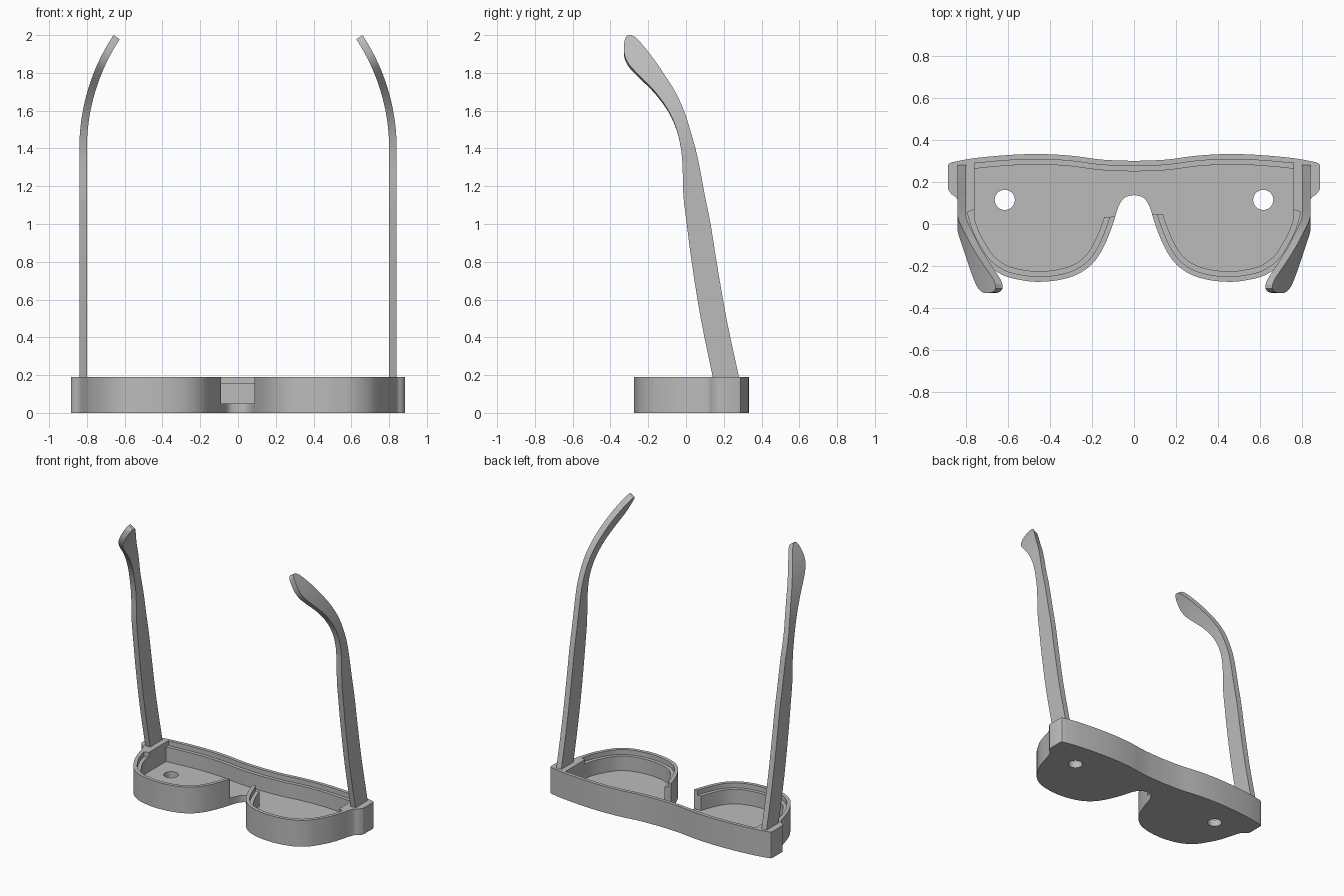
import bpy, bmesh, math
from mathutils import Vector

cube = bpy.data.objects.get("Cube")
if cube:
    bpy.data.objects.remove(cube, do_unlink=True)

mat = bpy.data.materials.new("plain grey")
mat.use_nodes = True
GREY = (0.5, 0.5, 0.5, 1)
mat.diffuse_color = GREY
mat.node_tree.nodes["Principled BSDF"].inputs["Base Color"].default_value = GREY


def spline(pts, n=5):
    """Smooth curve through the given points."""
    p = [Vector(q) for q in pts]
    p = [2 * p[0] - p[1]] + p + [2 * p[-1] - p[-2]]
    out = []
    for a, b, c, d in zip(p, p[1:], p[2:], p[3:]):
        for i in range(n):
            t = i / n
            out.append(0.5 * (2 * b + (c - a) * t + (2 * a - 5 * b + 4 * c - d) * t * t
                              + (3 * b - a - 3 * c + d) * t ** 3))
    return out + [p[-2]]


def inset(line, dist):
    """Shift a clockwise curve towards its inner side."""
    out = []
    for i, q in enumerate(line):
        t = (line[min(i + 1, len(line) - 1)] - line[max(i - 1, 0)]).normalized()
        out.append(q + Vector((t.y, -t.x)) * dist)
    out[0].x = out[0].x if abs(line[0].x) > 1e-4 else 0
    out[-1].x = out[-1].x if abs(line[-1].x) > 1e-4 else 0
    return out


def mirrored(half):
    """Close a half outline that starts and ends on x = 0."""
    loop = []
    for q in list(half) + [Vector((-q.x, q.y)) for q in reversed(half[1:-1])]:
        if not loop or (q - loop[-1]).length > 1e-4:
            loop.append(q)
    return loop


def finish(name, bm):
    bmesh.ops.recalc_face_normals(bm, faces=bm.faces)
    me = bpy.data.meshes.new(name)
    bm.to_mesh(me)
    bm.free()
    me.materials.append(mat)
    ob = bpy.data.objects.new(name, me)
    bpy.context.collection.objects.link(ob)
    return ob


def prism(name, loop, z0, z1):
    bm = bmesh.new()
    base = bm.faces.new([bm.verts.new((q.x, q.y, z0)) for q in loop])
    top = bmesh.ops.extrude_face_region(bm, geom=[base])["geom"]
    bmesh.ops.translate(bm, vec=(0, 0, z1 - z0),
                        verts=[v for v in top if isinstance(v, bmesh.types.BMVert)])
    return finish(name, bm)


def select_only(ob):
    bpy.ops.object.select_all(action="DESELECT")
    ob.select_set(True)
    bpy.context.view_layer.objects.active = ob


def cut(target, cutter):
    cutter.hide_render = True
    mod = target.modifiers.new("cut", "BOOLEAN")
    mod.operation, mod.solver, mod.object = "DIFFERENCE", "EXACT", cutter
    select_only(target)
    bpy.ops.object.modifier_apply(modifier="cut")
    bpy.data.objects.remove(cutter, do_unlink=True)


# Outline of the front frame: brow, hinge block, lens rim and nose bridge
brow = spline([(0, .3), (.15, .306), (.3, .325), (.45, .333), (.6, .328), (.76, .313), (.865, .294)])
rim = spline([(.885, .165), (.868, .142), (.843, .122), (.826, .08), (.812, .03), (.79, -.04),
              (.755, -.11), (.7, -.19), (.62, -.245), (.53, -.268), (.45, -.275), (.35, -.265),
              (.26, -.235), (.19, -.18), (.14, -.1), (.1, 0), (.075, .08), (.045, .125), (0, .138)])
hinge_edge = [Vector((.88, .288)), Vector((.885, .278))]
frame = prism("front_frame", mirrored(brow + hinge_edge + rim), 0, .19)


# Stepped recess: shallow ledge, then the deeper lens pocket
def recess(name, dist, side, floor):
    upper = [q for q in inset(brow, dist) if q.x < .755]
    upper.append(Vector((.76, upper[-1].y)))
    lower = [q for q in inset(rim, dist) if q.y < .06]
    lower = [Vector((min(q.x, side), q.y)) for q in lower]
    corner = [Vector((.76, lower[0].y + .01))]
    cut(frame, prism(name, mirrored(upper + corner + lower), floor, .3))


recess("ledge_cutter", .025, .79, .155)
recess("pocket_cutter", .05, .76, .05)

# Round through holes
for side in (-1, 1):
    ring = [Vector((side * .615 + .048 * math.cos(a), .115 + .048 * math.sin(a)))
            for a in (math.tau * i / 32 for i in range(32))]
    cut(frame, prism("hole_cutter", ring, -.1, .3))

# Temple arms: rows of height, lower y and upper y
ROWS = [(.16, .148, .287), (.5, .078, .214), (.8, .03, .162), (1, .004, .13), (1.15, -.014, .1),
        (1.3, -.018, .072), (1.4, -.027, .05), (1.5, -.05, .021), (1.6, -.095, -.012),
        (1.7, -.168, -.06), (1.8, -.268, -.125), (1.85, -.31, -.16), (1.9, -.328, -.198),
        (1.95, -.327, -.24), (1.975, -.32, -.265), (1.989, -.308, -.288)]
BEND, RADIUS, HALF = 1.4, 1.066, .02


def temple(name, side):
    bm = bmesh.new()
    rings = []
    for z, y0, y1 in spline(ROWS, 3):
        ang = math.asin(max(0, z - BEND) / RADIUS)
        x = .82 - RADIUS * (1 - math.cos(ang))
        dx, dz = HALF * math.cos(ang), HALF * math.sin(ang)
        rings.append([bm.verts.new((side * (x + s * dx), y, z + s * dz))
                      for s, y in ((-1, y0), (1, y0), (1, y1), (-1, y1))])
    for a, b in zip(rings, rings[1:]):
        for i in range(4):
            j = (i + 1) % 4
            bm.faces.new((a[i], a[j], b[j], b[i]))
    bm.faces.new(rings[0])
    bm.faces.new(rings[-1])
    return finish(name, bm)


parts = [frame, temple("left_temple", 1), temple("right_temple", -1)]
for ob in parts:
    select_only(ob)
    bpy.ops.object.shade_smooth_by_angle(angle=math.radians(30))
